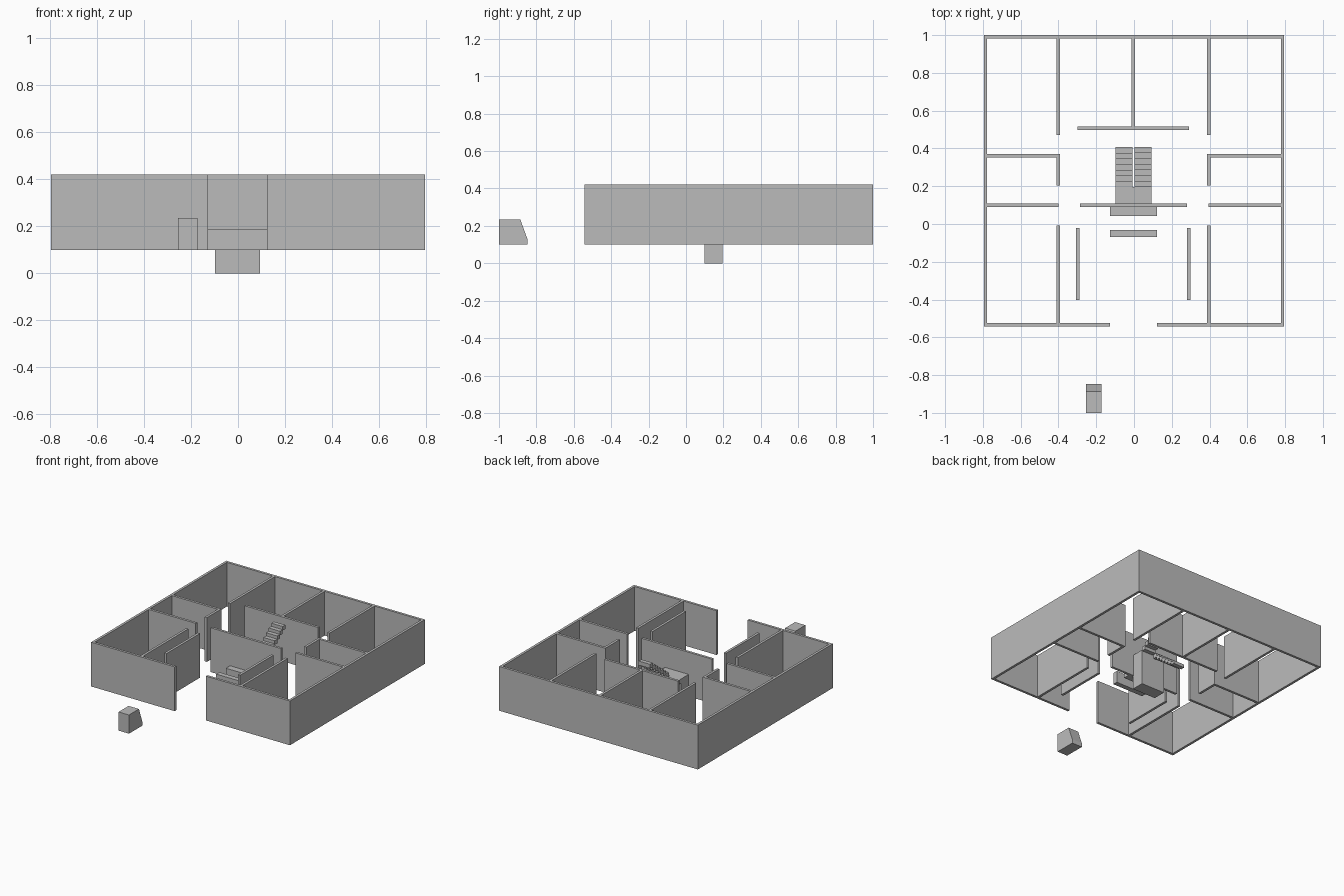
import bpy
import bmesh

cube = bpy.data.objects.get("Cube")
if cube:
    bpy.data.objects.remove(cube, do_unlink=True)

grey = bpy.data.materials.new("plain_grey")
grey.use_nodes = True
grey.diffuse_color = (0.5, 0.5, 0.5, 1)
grey.node_tree.nodes["Principled BSDF"].inputs["Base Color"].default_value = (0.5, 0.5, 0.5, 1)

FLOOR, TOP, T = 0.10, 0.42, 0.018
LEFT, RIGHT, FRONT, BACK = -0.795, 0.795, -0.542, 1.0


def finish(name, bm):
    bmesh.ops.recalc_face_normals(bm, faces=bm.faces)
    mesh = bpy.data.meshes.new(name)
    bm.to_mesh(mesh)
    bm.free()
    mesh.materials.append(grey)
    obj = bpy.data.objects.new(name, mesh)
    bpy.context.collection.objects.link(obj)
    return obj


def extrude_profile(name, points, x0, x1):
    """Side profile in y, z swept along x."""
    bm = bmesh.new()
    face = bm.faces.new([bm.verts.new((x0, y, z)) for y, z in points])
    grown = bmesh.ops.extrude_face_region(bm, geom=[face])["geom"]
    verts = [v for v in grown if isinstance(v, bmesh.types.BMVert)]
    bmesh.ops.translate(bm, verts=verts, vec=(x1 - x0, 0, 0))
    return finish(name, bm)


def box(name, x0, x1, y0, y1, z0=FLOOR, z1=TOP):
    return extrude_profile(name, [(y0, z0), (y1, z0), (y1, z1), (y0, z1)], x0, x1)


def wall_x(name, x0, x1, y):
    return box(name, x0, x1, y - T / 2, y + T / 2)


def wall_y(name, x, y0, y1):
    return box(name, x - T / 2, x + T / 2, y0, y1)


# Outer shell, with a doorway in the front
wall_x("back_wall", LEFT, RIGHT, BACK - T / 2)
wall_x("front_wall_right", LEFT, -0.127, FRONT + T / 2)
wall_x("front_wall_left", 0.123, RIGHT, FRONT + T / 2)
wall_y("side_wall_right", LEFT + T / 2, FRONT, BACK)
wall_y("side_wall_left", RIGHT - T / 2, FRONT, BACK)

# Room partitions on both sides
for side, s in (("right", -1), ("left", 1)):
    x = s * 0.398 - 0.003
    wall_y("back_room_wall_" + side, x, 0.47, BACK - T)
    wall_y("middle_room_wall_" + side, x, 0.205, 0.37)
    wall_y("front_room_wall_" + side, x, FRONT + T, -0.008)
    wall_y("hall_screen_" + side, s * 0.294 - 0.004, -0.402, -0.02)
    outer = s * (RIGHT - T)
    wall_x("upper_cross_wall_" + side, *sorted((x, outer)), 0.362)
    wall_x("lower_cross_wall_" + side, *sorted((x, outer)), 0.099)

# Central partitions
wall_y("centre_wall", -0.003, 0.515, BACK - T)
wall_x("rear_hall_wall", -0.298, 0.292, 0.506)
wall_x("stair_screen_wall", -0.285, 0.28, 0.099)

# Reception furniture
box("reception_desk", -0.127, 0.123, -0.068, -0.032, z1=0.187)
box("back_counter", -0.127, 0.123, 0.043, 0.09, z1=0.187)

# Half-landing and two flights of block steps
LANDING, Y0, Y1, COUNT = 0.26, 0.195, 0.407, 7
box("stair_landing", -0.097, 0.093, 0.1, Y0, 0, LANDING)
tread = (Y1 - Y0) / COUNT
rise = (TOP - LANDING) / COUNT
for i in range(COUNT):
    y = Y0 + i * tread
    up = LANDING + (i + 1) * rise
    down = LANDING - i * rise
    box("upper_step", 0.003, 0.093, y, y + tread, up - rise * 1.3, up)
    box("lower_step", -0.097, -0.007, y, y + tread, max(FLOOR, down - rise * 1.3), down)

# Free-standing block with sloped back, outside the entrance
extrude_profile("outside_block",
                [(-1, FLOOR), (-0.848, FLOOR), (-0.848, 0.13), (-0.886, 0.235), (-1, 0.235)],
                -0.255, -0.172)
